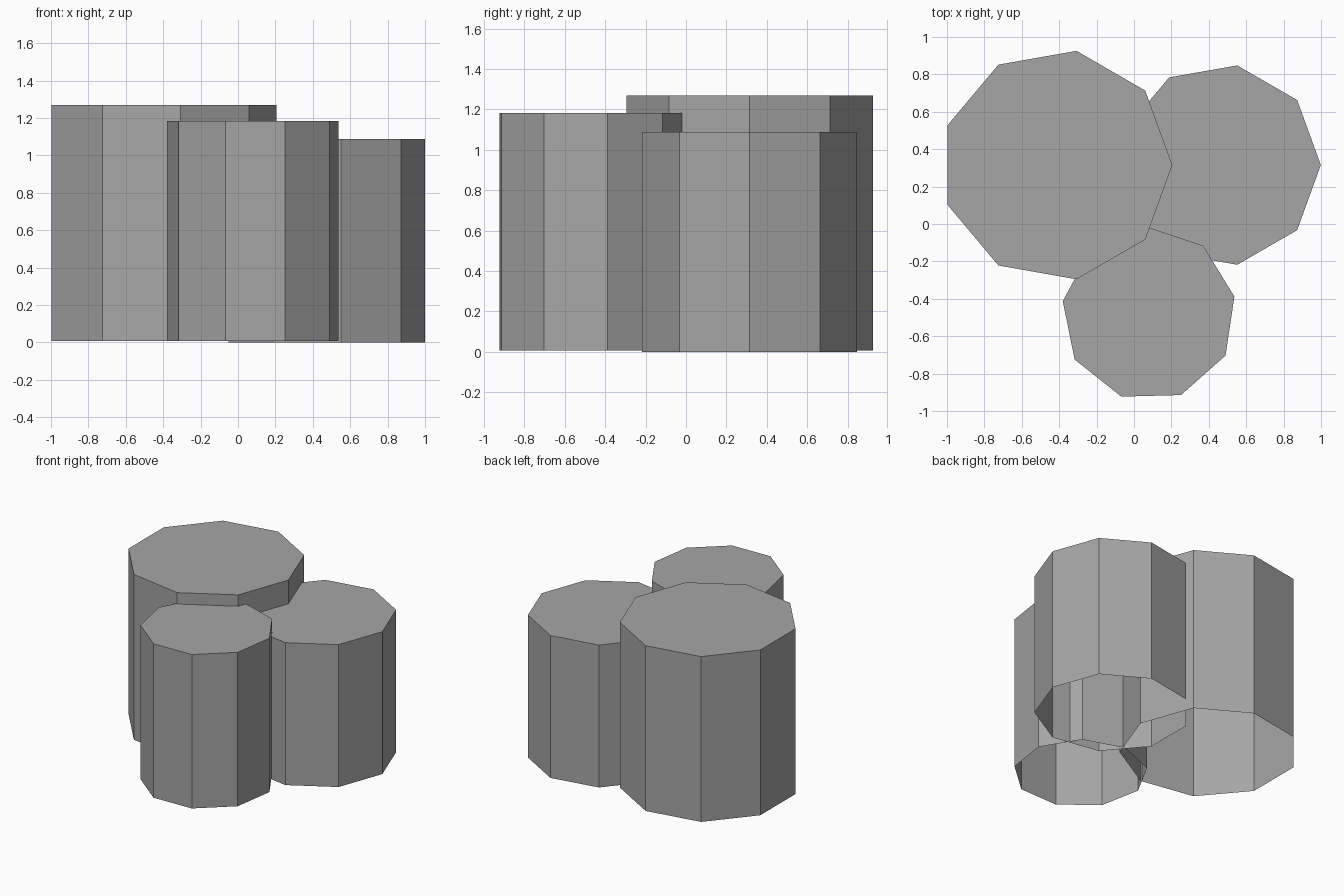
import bpy
import bmesh
from math import radians
from mathutils import Matrix

cube = bpy.data.objects.get("Cube")
if cube:
    bpy.data.objects.remove(cube, do_unlink=True)

SIDES = 9

# Single flat grey
grey = bpy.data.materials.new("stone_grey")
grey.use_nodes = True
grey.diffuse_color = (0.38, 0.38, 0.38, 1)
grey.node_tree.nodes["Principled BSDF"].inputs["Base Color"].default_value = grey.diffuse_color


def column(name, x, y, radius, bottom, top, turn=0):
    """Nine-sided column with a flat cap and an open underside."""
    bm = bmesh.new()
    spin = Matrix.Translation((x, y, bottom)) @ Matrix.Rotation(radians(turn), 4, "Z")
    step = Matrix.Rotation(radians(360 / SIDES), 4, "Z")
    corner = Matrix.Translation((radius, 0, 0)).translation
    lower, upper = [], []
    for _ in range(SIDES):
        p = spin @ corner
        lower.append(bm.verts.new(p))
        upper.append(bm.verts.new((p.x, p.y, top)))
        corner = step @ corner
    for i in range(SIDES):
        j = (i + 1) % SIDES
        bm.faces.new((lower[i], lower[j], upper[j], upper[i]))
    bm.faces.new(upper)
    mesh = bpy.data.meshes.new(name)
    bm.to_mesh(mesh)
    bm.free()
    mesh.materials.append(grey)
    obj = bpy.data.objects.new(name, mesh)
    bpy.context.collection.objects.link(obj)
    return obj


# Three overlapping columns of stepped height
column("tall_column", -0.415, 0.315, 0.62, 0.007, 1.27)
column("front_column", 0.08, -0.481, 0.466, 0.007, 1.183, turn=11.5)
column("short_column", 0.458, 0.315, 0.541, 0.0, 1.088)
